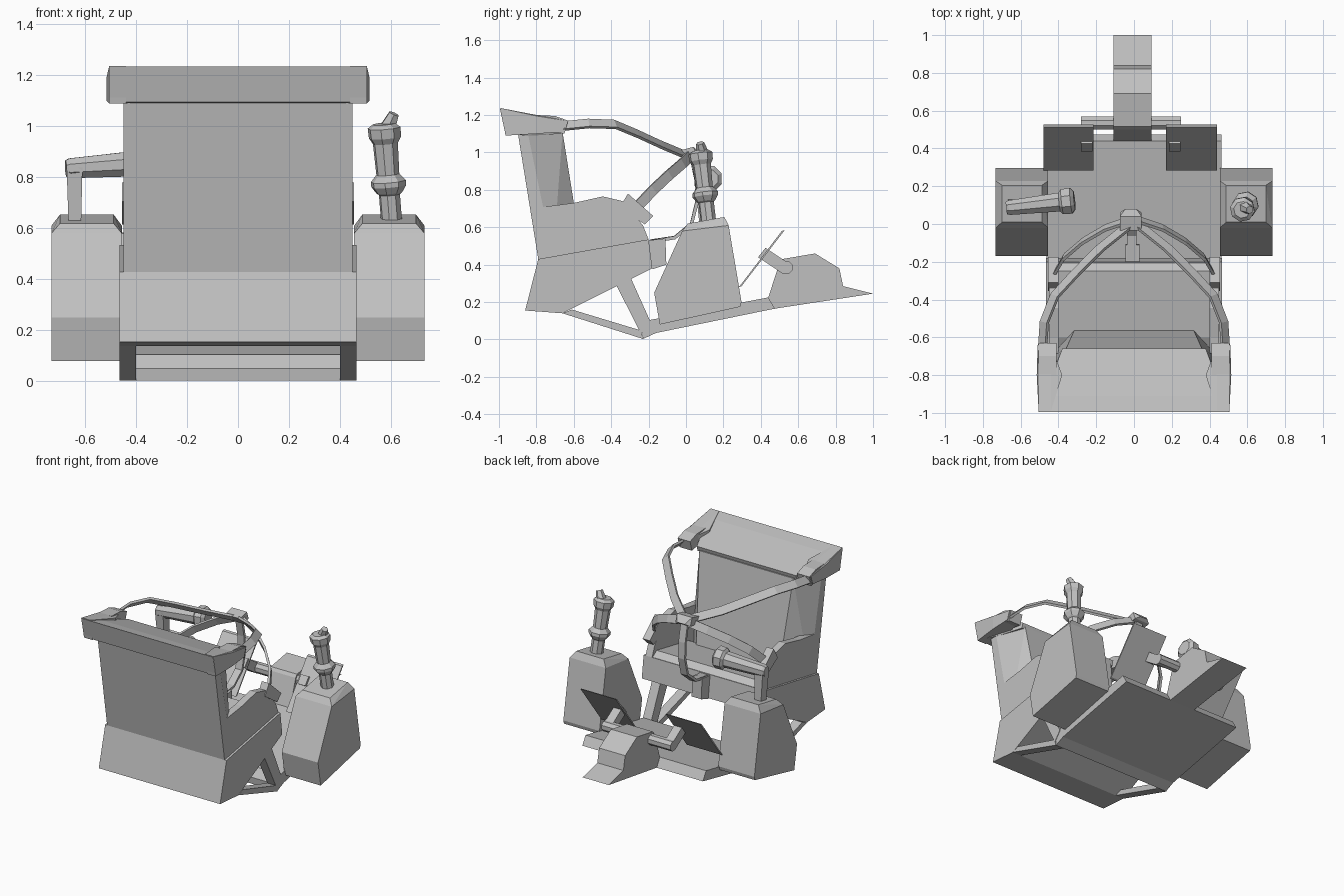
import bpy, bmesh, math
from mathutils import Vector

if "Cube" in bpy.data.objects:
    bpy.data.objects.remove(bpy.data.objects["Cube"])

grey = bpy.data.materials.new("plain grey")
grey.diffuse_color = (0.53, 0.53, 0.53, 1)
grey.use_nodes = True
grey.node_tree.nodes["Principled BSDF"].inputs["Base Color"].default_value = grey.diffuse_color


def finish(name, bm):
    bmesh.ops.recalc_face_normals(bm, faces=bm.faces)
    me = bpy.data.meshes.new(name)
    bm.to_mesh(me)
    bm.free()
    me.materials.append(grey)
    ob = bpy.data.objects.new(name, me)
    bpy.context.collection.objects.link(ob)
    return ob


def prism(name, profile, x0, x1):
    """Extrude a (y, z) profile along x."""
    bm = bmesh.new()
    a = [bm.verts.new((x0, y, z)) for y, z in profile]
    b = [bm.verts.new((x1, y, z)) for y, z in profile]
    n = len(a)
    bm.faces.new(a)
    bm.faces.new(b[::-1])
    for i in range(n):
        bm.faces.new((a[i], b[i], b[(i + 1) % n], a[(i + 1) % n]))
    return finish(name, bm)


def hull(name, sections):
    """Convex block through (x0, x1, [(y, z), ...]) sections."""
    bm = bmesh.new()
    for x0, x1, pts in sections:
        for y, z in pts:
            bm.verts.new((x0, y, z))
            bm.verts.new((x1, y, z))
    res = bmesh.ops.convex_hull(bm, input=bm.verts[:])
    junk = {v for v in res["geom_interior"] if isinstance(v, bmesh.types.BMVert)}
    bmesh.ops.delete(bm, geom=list(junk), context='VERTS')
    bmesh.ops.dissolve_limit(bm, angle_limit=0.03, verts=bm.verts[:], edges=bm.edges[:])
    return finish(name, bm)


def skin(name, rings):
    bm = bmesh.new()
    vs = [[bm.verts.new(p) for p in r] for r in rings]
    n = len(vs[0])
    for a, b in zip(vs, vs[1:]):
        for i in range(n):
            bm.faces.new((a[i], a[(i + 1) % n], b[(i + 1) % n], b[i]))
    bm.faces.new(vs[0][::-1])
    bm.faces.new(vs[-1])
    return finish(name, bm)


def tube(name, start, end, steps, sides=8):
    """Turned part along an axis; steps are (fraction, radius)."""
    s, e = Vector(start), Vector(end)
    q = (e - s).to_track_quat('Z', 'Y')
    ang = [2 * math.pi * (i + .5) / sides for i in range(sides)]
    return skin(name, [[s.lerp(e, t) + q @ Vector((r * math.cos(a), r * math.sin(a), 0))
                        for a in ang] for t, r in steps])


def strap(name, pts, width=.055, thick=.016, centre=(0, -.4, .75)):
    """Flat belt that lies around an imagined body centre."""
    p = [Vector(v) for v in pts]
    rings = []
    for i, v in enumerate(p):
        t = (p[min(i + 1, len(p) - 1)] - p[max(i - 1, 0)]).normalized()
        n = v - Vector(centre)
        n = (n - t * n.dot(t)).normalized() * thick / 2
        w = t.cross(n).normalized() * width / 2
        rings.append([v + n + w, v + n - w, v - n - w, v - n + w])
    return skin(name, rings)


# Seat shell, cushion and backrest
prism("seat_base", [(-.86, .155), (-.79, .43), (-.20, .535), (-.18, .38),
                    (-.37, .285), (-.66, .14)], -.465, .465)
prism("seat_cushion", [(-.72, .43), (-.6, .50), (-.25, .565), (-.2, .53), (-.2, .5)], -.405, .405)
hull("backrest", [
    (-.45, .45, [(-.90, 1.11), (-.845, 1.10), (-.765, .71), (-.71, .445), (-.79, .43)]),
    (-.36, .36, [(-.66, 1.11)]),
    (-.315, .315, [(-.60, .73), (-.56, .48)])])
hull("headrest", [
    (-.505, .505, [(-.995, 1.235), (-.965, 1.095)]),
    (-.44, .44, [(-.91, 1.215), (-.82, 1.09)]),
    (-.38, .38, [(-.66, 1.135), (-.67, 1.10)])])

# Parts mirrored on both sides of the seat
for s, side in ((-1, "left"), (1, "right")):
    prism(side + "_seat_arm", [(-.79, .43), (-.833, .70), (-.60, .73), (-.445, .765),
                               (-.34, .74), (-.23, .61), (-.20, .535)], s * .40, s * .45)
    hull(side + "_headrest_wing", [
        (s * .44, s * .505, [(-.99, 1.237), (-.965, 1.09)]),
        (s * .38, s * .515, [(-.80, 1.195), (-.80, 1.10)]),
        (s * .44, s * .51, [(-.64, 1.17), (-.66, 1.11)])])
    prism(side + "_strap_mount", [(-.80, 1.20), (-.70, 1.195), (-.63, 1.17), (-.65, 1.10),
                                  (-.76, 1.12)], s * .41, s * .505)
    # frame struts between seat and floor
    prism(side + "_lower_strut", [(-.66, .14), (-.61, .16), (-.24, .048), (-.23, .003)],
          s * .40, s * .465)
    prism(side + "_front_leg", [(-.37, .285), (-.30, .34), (-.19, .095), (-.24, .03)],
          s * .40, s * .465)
    # harness
    strap(side + "_shoulder_strap", [
        (s * .485, -.67, 1.14), (s * .475, -.52, 1.155), (s * .42, -.38, 1.15),
        (s * .31, -.26, 1.10), (s * .18, -.13, 1.04), (s * .03, -.01, .99)])
    strap(side + "_lap_strap", [
        (s * .03, .02, .98), (s * .15, -.02, .94), (s * .27, -.09, .88),
        (s * .37, -.175, .80), (s * .425, -.27, .70)])
    prism(side + "_lap_clip", [(-.355, .705), (-.31, .78), (-.175, .66), (-.22, .615)],
          s * .40, s * .455)
    # armrest console with chamfered top
    hull(side + "_console", [
        (s * .455, s * .732, [(-.17, .25), (-.14, .08), (.29, .175), (.297, .20),
                              (.228, .61), (-.02, .58)]),
        (s * .488, s * .698, [(.205, .655), (.01, .62)])])

# Harness buckle and crotch strap
hull("harness_buckle", [(-.075, .04, [(-.005, .965), (-.035, 1.01), (.06, .975), (.04, 1.03)]),
                        (-.045, .012, [(.08, .99)])])
strap("crotch_strap", [(-.012, .03, .97), (-.012, .055, .85), (-.012, .06, .74),
                       (-.012, .03, .62), (-.012, -.06, .545), (-.012, -.19, .525)], .05, .018)
prism("crotch_block", [(-.2, .53), (-.11, .54), (-.105, .40), (-.18, .375)], -.045, .03)

# Floor plate and pedal pedestal
prism("floor_plate", [(-.23, .003), (-.16, .035), (.475, .165), (.44, .225), (-.19, .105),
                      (-.235, .05)], -.462, .462)
prism("pedal_pedestal", [(.44, .225), (.50, .41), (.515, .43), (.69, .46), (.82, .38),
                         (.84, .285), (1.0, .245), (.475, .165)], -.108, .092)

# Foot pedals with their arms
tube("pedal_crossbar", (-.28, .535, .385), (.25, .535, .385), [(0, .037), (1, .037)])
for x0, x1, ax, side in ((-.478, -.214, -.25, "left"), (.17, .44, .215, "right")):
    prism(side + "_pedal", [(.283, .28), (.512, .58), (.528, .585), (.297, .285)], x0, x1)
    prism(side + "_pedal_arm", [(.385, .44), (.425, .49), (.56, .40), (.52, .35)],
          ax - .03, ax + .03)

# Right joystick
tube("joystick", (.602, .12, .63), (.572, .075, 1.01),
     [(0, .042), (.27, .042), (.29, .052), (.36, .07), (.41, .07), (.48, .046),
      (.80, .05), (.86, .064), (.96, .066), (1.0, .045)])
tube("joystick_button", (.585, .09, .99), (.612, .075, 1.05), [(0, .035), (1, .022)], 6)

# Left throttle grip on its post
hull("throttle_post", [(-.665, -.615, [(.07, .63), (.13, .63)]),
                       (-.672, -.61, [(.05, .84), (.12, .84)])])
tube("throttle_grip", (-.675, .085, .835), (-.315, .125, .86),
     [(0, .034), (.04, .042), (.78, .054), (.82, .072), (.95, .074), (1, .05)])
